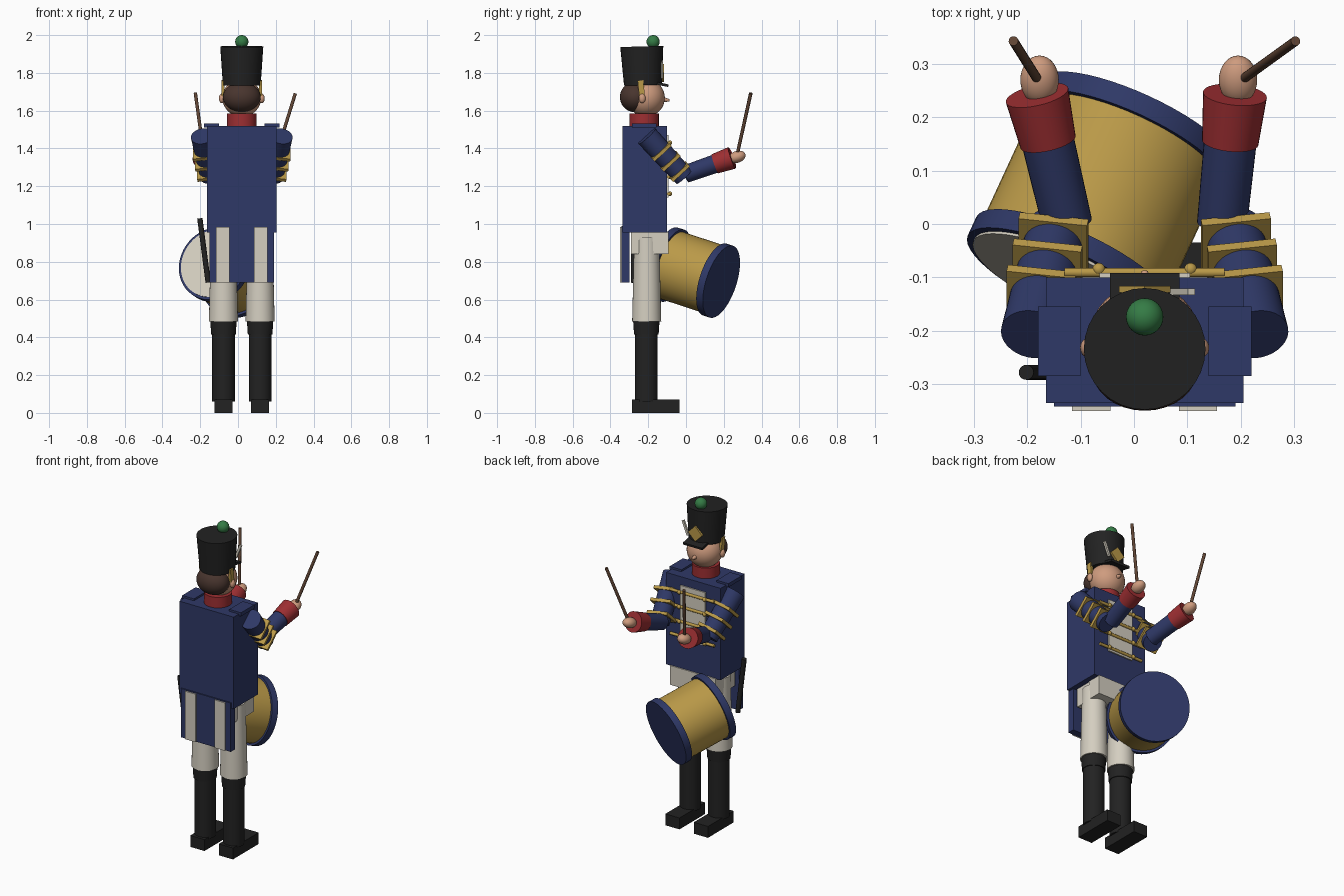
import bpy, math
from mathutils import Vector, Matrix

if "Cube" in bpy.data.objects:
    bpy.data.objects.remove(bpy.data.objects["Cube"])

CX = 0.02  # centre line of the figure


def material(name, r, g, b):
    m = bpy.data.materials.new(name)
    m.diffuse_color = (r, g, b, 1)
    m.use_nodes = True
    m.node_tree.nodes["Principled BSDF"].inputs["Base Color"].default_value = m.diffuse_color
    return m


NAVY = material("navy cloth", 0.028, 0.04, 0.135)
GOLD = material("gold", 0.49, 0.32, 0.065)
RED = material("red cloth", 0.34, 0.028, 0.032)
BLACK = material("black leather", 0.016, 0.016, 0.016)
WHITE = material("off white", 0.66, 0.62, 0.53)
SKIN = material("skin", 0.62, 0.33, 0.21)
HAIR = material("brown hair", 0.065, 0.035, 0.027)
WOOD = material("stick wood", 0.12, 0.06, 0.035)
GREEN = material("green pompom", 0.035, 0.2, 0.06)


def finish(name, mat, smooth=True):
    ob = bpy.context.object
    ob.name = name
    ob.data.materials.append(mat)
    if smooth:
        bpy.ops.object.shade_smooth_by_angle(angle=math.radians(40))
    return ob


def box(name, mat, x, y, z):
    """Box from (low, high) pairs on each axis."""
    bpy.ops.mesh.primitive_cube_add(size=1)
    ob = finish(name, mat, False)
    ob.location = [(a + b) / 2 for a, b in (x, y, z)]
    ob.scale = [b - a for a, b in (x, y, z)]
    return ob


def ball(name, mat, loc, size):
    bpy.ops.mesh.primitive_uv_sphere_add(segments=32, ring_count=18, radius=1)
    ob = finish(name, mat)
    ob.location = loc
    ob.scale = size
    return ob


def rod(name, mat, p, q, r1, r2=None, sides=32):
    """Tapered cylinder from p to q."""
    p, q = Vector(p), Vector(q)
    d = q - p
    bpy.ops.mesh.primitive_cone_add(vertices=sides, radius1=r1,
                                    radius2=r1 if r2 is None else r2, depth=d.length)
    ob = finish(name, mat)
    ob.matrix_world = Matrix.Translation((p + q) / 2) @ d.to_track_quat('Z', 'Y').to_matrix().to_4x4()
    return ob


# Coat and coat tails
box("coat", NAVY, (-0.165, 0.205), (-0.335, -0.1), (0.955, 1.52))
box("coat_tails", NAVY, (-0.15, 0.19), (-0.342, -0.30), (0.69, 0.99))
box("waistcoat_hem", WHITE, (-0.135, 0.175), (-0.18, -0.093), (0.84, 0.958))
box("hips", WHITE, (-0.13, 0.17), (-0.29, -0.13), (0.84, 0.96))

# Chest panel with braid bars and buttons
box("chest_panel", WHITE, (-0.065, 0.105), (-0.105, -0.092), (1.14, 1.47))
for z in (1.16, 1.25, 1.34, 1.43):
    rod("braid_bar", GOLD, (CX - 0.15, -0.091, z), (CX + 0.15, -0.091, z), 0.009, sides=10)
    for s in (-1, 1):
        ball("button", GOLD, (CX + s * 0.086, -0.085, z), (0.012,) * 3)

# Parts that repeat on both sides of the body
for s in (-1, 1):
    lx = CX + s * 0.097
    # Legs, boots and feet
    rod("breeches_leg", WHITE, (lx, -0.208, 0.485), (lx, -0.208, 0.93), 0.077, 0.066)
    rod("boot", BLACK, (lx, -0.21, 0.06), (lx, -0.21, 0.43), 0.06)
    rod("boot_cuff", BLACK, (lx, -0.21, 0.415), (lx, -0.21, 0.49), 0.065, 0.07)
    box("foot", BLACK, (lx - 0.048, lx + 0.048), (-0.285, -0.035), (0, 0.07))
    # Tail stripe and epaulette
    sx = CX + s * 0.1
    box("tail_stripe", WHITE, (sx - 0.036, sx + 0.036), (-0.35, -0.34), (0.69, 0.985))
    ex = CX + s * 0.16
    box("epaulette", NAVY, (ex - 0.04, ex + 0.04), (-0.285, -0.155), (1.51, 1.532))
    # Arm
    shoulder = Vector((CX + s * 0.21, -0.207, 1.465))
    elbow = Vector((CX + s * 0.165, -0.01, 1.25))
    wx = -0.172 if s < 0 else 0.185
    wrist = Vector((wx, 0.2, 1.335))
    rod("upper_arm", NAVY, shoulder, elbow, 0.06, 0.055)
    fore = Vector((CX + s * 0.145, 0.0, 1.265))
    rod("forearm", NAVY, fore, wrist, 0.047, 0.05)
    out = (wrist - fore).normalized()
    rod("cuff", RED, wrist - out * 0.05, wrist + out * 0.045, 0.053, 0.06)
    # Square braid bands on the upper arm
    quat = (elbow - shoulder).to_track_quat('Z', 'X')
    side = Vector((1, 0, 0))
    axis = (elbow - shoulder).normalized()
    side = (side - axis * side.dot(axis)).normalized()
    rot = Matrix((side, axis.cross(side), axis)).transposed().to_4x4()
    for t in (0.37, 0.62, 0.87):
        band = box("arm_band", GOLD, (-0.065, 0.065), (-0.06, 0.06), (-0.008, 0.008))
        band.matrix_world = (Matrix.Translation(shoulder.lerp(elbow, t)) @ rot
                             @ Matrix.Diagonal((0.13, 0.122, 0.018, 1)))
    # Hand and drumstick
    hx = -0.177 if s < 0 else 0.195
    hand = ball("hand", SKIN, (hx, 0.27, 1.355), (0.036, 0.047, 0.031))
    hand.rotation_euler.x = math.radians(18)
    tip = (-0.226, 0.343, 1.695) if s < 0 else (0.303, 0.343, 1.69)
    rod("drumstick", WOOD, (hx, 0.265, 1.34), tip, 0.009, sides=16)
    # Ear and chin strap
    ball("ear", SKIN, (CX + s * 0.106, -0.232, 1.665), (0.015, 0.018, 0.025))
    strap = box("chin_strap", GOLD, (CX + s * 0.1 - 0.008, CX + s * 0.1 + 0.008),
                (-0.252, -0.222), (1.68, 1.76))
    strap.rotation_euler.x = math.radians(6)

# Head
rod("collar", RED, (CX, -0.222, 1.51), (CX, -0.222, 1.585), 0.078)
ball("head", SKIN, (CX, -0.212, 1.668), (0.103, 0.1, 0.1))
ball("hair", HAIR, (CX, -0.27, 1.672), (0.1, 0.08, 0.08))
rod("nose", SKIN, (CX, -0.12, 1.658), (CX, -0.088, 1.655), 0.014, 0.006, 16)

# Tall hat
rod("hat", BLACK, (CX, -0.228, 1.735), (CX, -0.234, 1.94), 0.1, 0.114)
visor = box("hat_visor", BLACK, (CX - 0.065, CX + 0.065), (-0.17, -0.092), (1.733, 1.747))
visor.rotation_euler.x = math.radians(-12)
ball("pompom", GREEN, (CX, -0.174, 1.965), (0.035,) * 3)
badge = box("hat_badge", GOLD, (CX - 0.034, CX + 0.034), (-0.128, -0.116), (1.766, 1.834))
badge.rotation_euler.y = math.radians(45)
clip = box("hat_plume_clip", WHITE, (0.084, 0.098), (-0.133, -0.121), (1.77, 1.86))
clip.rotation_euler.y = math.radians(22)

# Drum: gold shell, navy hoops, white beating head, navy bottom
A = Vector((-0.122, -0.088, 0.785))
B = Vector((-0.003, 0.17, 0.70))
D = (B - A).normalized()
rod("drum_shell", GOLD, A, B, 0.187, sides=48)
rod("drum_top_hoop", NAVY, A - D * 0.02, A + D * 0.02, 0.2, sides=48)
rod("drum_bottom_hoop", NAVY, B - D * 0.02, B + D * 0.02, 0.2, sides=48)
rod("drum_head", WHITE, A - D * 0.025, A, 0.186, sides=48)

# Scabbard at the hip
rod("scabbard", BLACK, (-0.202, -0.278, 1.03), (-0.158, -0.278, 0.69), 0.014, sides=20)
